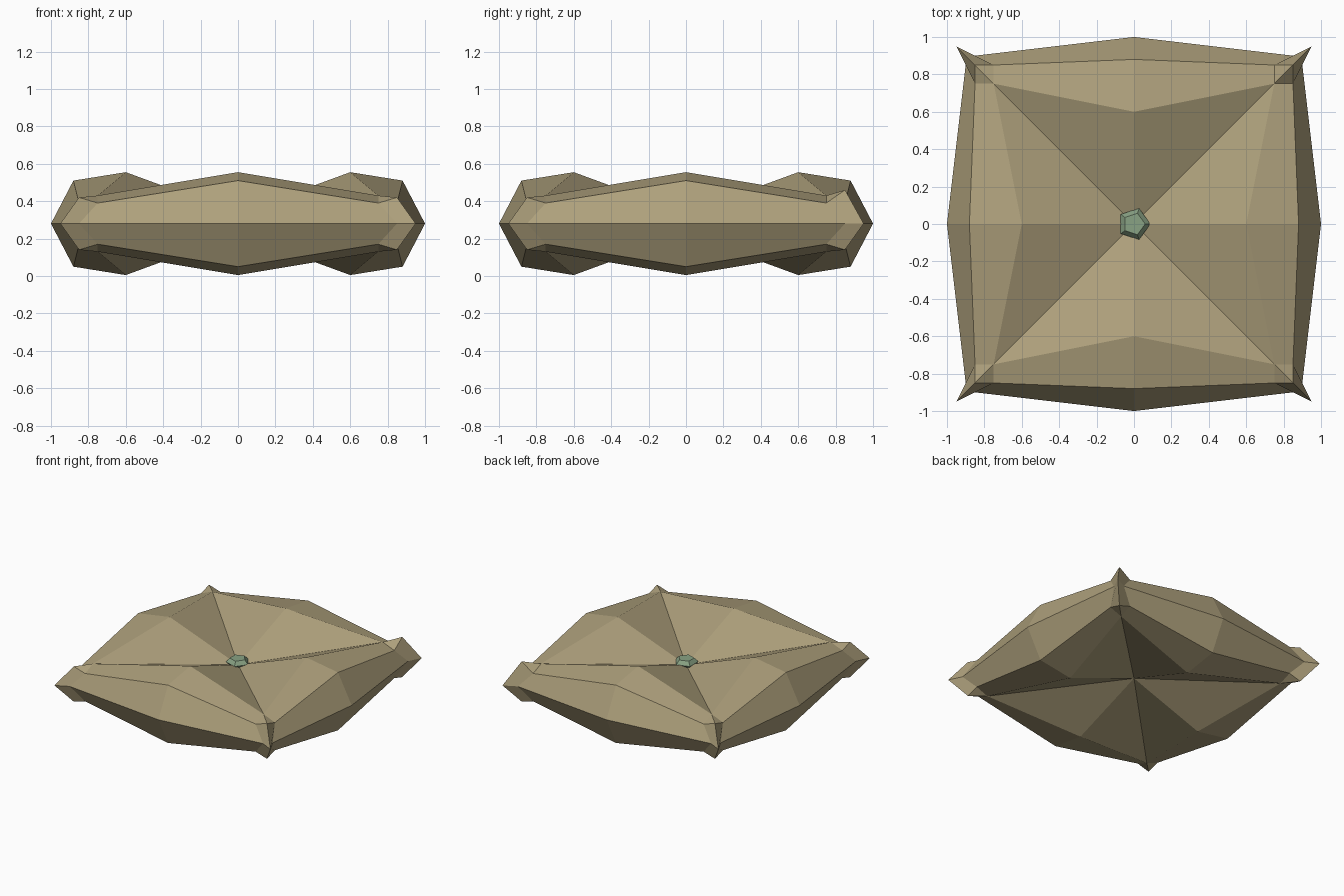
import bpy, bmesh, math
from mathutils import Vector

if "Cube" in bpy.data.objects:
    bpy.data.objects.remove(bpy.data.objects["Cube"])

def material(name, rgb):
    m = bpy.data.materials.new(name)
    m.diffuse_color = (*rgb, 1)
    m.use_nodes = True
    m.node_tree.nodes["Principled BSDF"].inputs["Base Color"].default_value = m.diffuse_color
    return m

def finish(bm, name, mat):
    bmesh.ops.remove_doubles(bm, verts=bm.verts, dist=0.002)
    bmesh.ops.recalc_face_normals(bm, faces=bm.faces)
    me = bpy.data.meshes.new(name)
    bm.to_mesh(me)
    bm.free()
    ob = bpy.data.objects.new(name, me)
    bpy.context.collection.objects.link(ob)
    me.materials.append(mat)
    return ob

MID = 0.28  # height of the cushion seam

# Cushion: one upper eighth, repeated by mirroring and swapping x and y
P = dict(
    C=(0, 0, .055), A=(0, .6, .275), B=(0, .88, .23), M=(0, 1, 0),
    D=(.75, .75, .15), E=(.75, .85, .11), F=(.85, .85, .14),
    G=(.85, .9, 0), T=(.95, .95, 0))
FACES = ["CDA", "ADEB", "BEGM", "DFE", "EFTG"]

bm = bmesh.new()
for sx in (1, -1):
    for sy in (1, -1):
        for sz in (1, -1):
            for swap in (False, True):
                for face in FACES:
                    vs = []
                    for k in face:
                        x, y, z = P[k]
                        if swap:
                            x, y = y, x
                        vs.append(bm.verts.new((sx * x, sy * y, MID + sz * z)))
                    bm.faces.new(vs)
# One upper corner is pulled up a little
for v in bm.verts:
    if (v.co - Vector((.85, .85, MID + .14))).length < .01:
        v.co.z = .46
finish(bm, "cushion", material("cushion_fabric", (.42, .35, .20)))

# Button: five-sided bevelled disc in the central dimple
bm = bmesh.new()
rings = []
for r, z in ((.06, -.03), (.088, 0), (.06, .03)):
    rings.append([bm.verts.new((r * math.cos(a), r * math.sin(a), .36 + z))
                  for a in (i * math.tau / 5 for i in range(5))])
for lo, hi in zip(rings, rings[1:]):
    for i in range(5):
        j = (i + 1) % 5
        bm.faces.new((lo[i], lo[j], hi[j], hi[i]))
bm.faces.new(rings[0][::-1])
bm.faces.new(rings[-1])
finish(bm, "button", material("button_green", (.25, .36, .23)))
